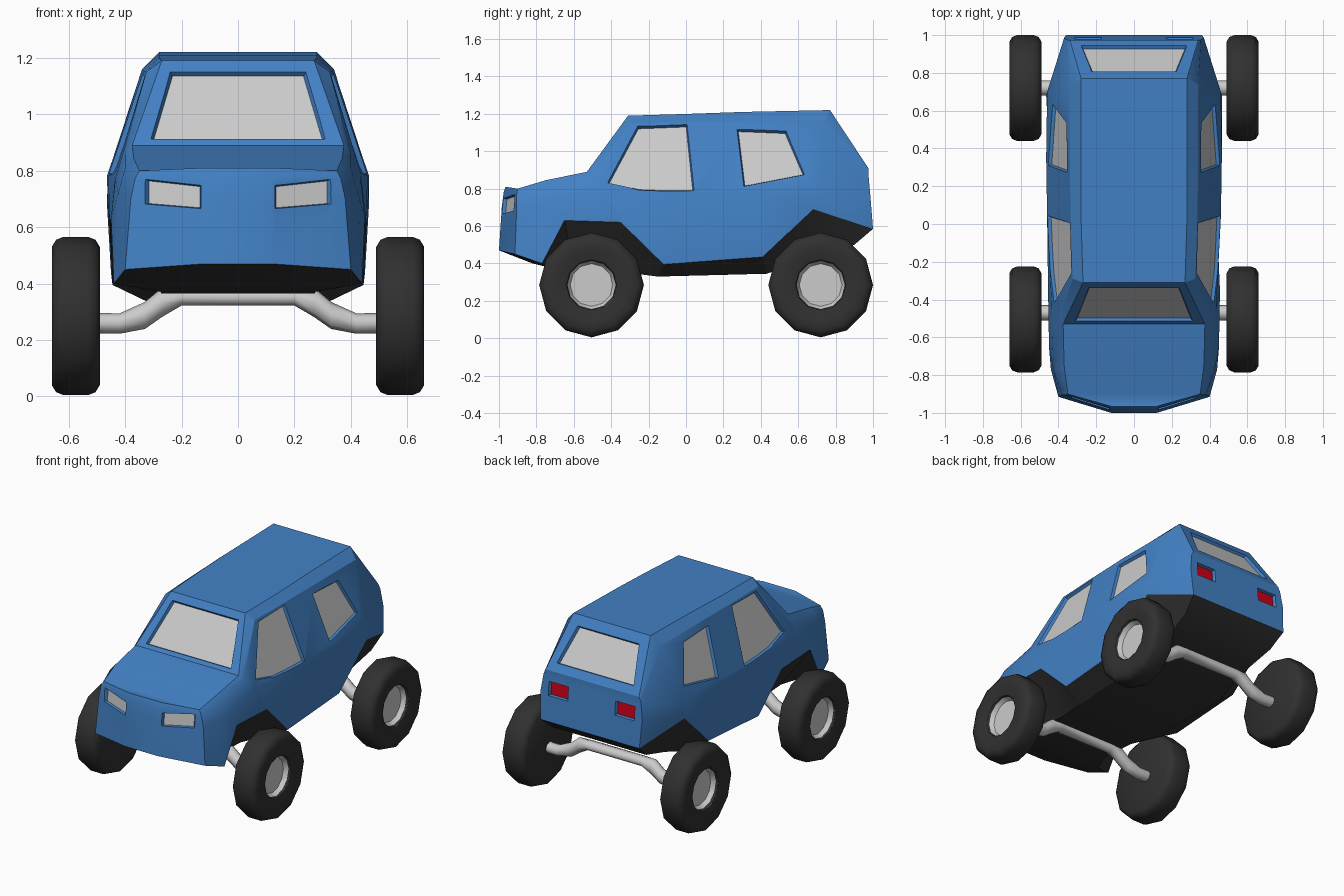
import bpy, bmesh, math
from mathutils import Vector
from mathutils.bvhtree import BVHTree
from mathutils.geometry import normal

if "Cube" in bpy.data.objects:
    bpy.data.objects.remove(bpy.data.objects["Cube"])


def material(name, rgb):
    m = bpy.data.materials.new(name)
    m.diffuse_color = (*rgb, 1)
    m.use_nodes = True
    m.node_tree.nodes["Principled BSDF"].inputs["Base Color"].default_value = m.diffuse_color
    return m


BLUE = material("blue_paint", (0.055, 0.22, 0.56))
DARK = material("dark_rubber", (0.03, 0.03, 0.03))
RED = material("red_lens", (0.6, 0.0, 0.01))


def loft(name, rings, mats=(), second=(), angle=35):
    """Closed solid through equal rings; segments listed in second use material 1."""
    bm = bmesh.new()
    vs = [[bm.verts.new(p) for p in r] for r in rings]
    n = len(vs[0])
    for a, b in zip(vs, vs[1:]):
        for j in range(n):
            k = (j + 1) % n
            bm.faces.new((a[j], a[k], b[k], b[j])).material_index = int(j in second)
    for r in (vs[0], vs[-1]):
        for j in range(n // 2 - 1):
            f = bm.faces.new((r[j], r[j + 1], r[n - 2 - j], r[n - 1 - j]))
            f.material_index = int(j in second)
    bmesh.ops.recalc_face_normals(bm, faces=bm.faces)
    me = bpy.data.meshes.new(name)
    bm.to_mesh(me)
    bm.free()
    for m in mats:
        me.materials.append(m)
    ob = bpy.data.objects.new(name, me)
    bpy.context.collection.objects.link(ob)
    smooth(ob, angle)
    return ob


def smooth(ob, angle):
    bpy.ops.object.select_all(action='DESELECT')
    ob.select_set(True)
    bpy.context.view_layer.objects.active = ob
    bpy.ops.object.shade_smooth_by_angle(angle=math.radians(angle))


# Body: half sections from nose to tail (roof edge, shoulder, belt, sill, floor)
sections = [
    [(.12, -.965, .81), (.12, -.975, .78), (.12, -.985, .70), (.12, -1.0, .47), (.12, -.86, .42)],
    [(.35, -.90, .80), (.365, -.905, .77), (.38, -.905, .70), (.40, -.915, .45), (.34, -.82, .40)],
    [(.37, -.75, .845), (.40, -.76, .81), (.425, -.78, .72), (.44, -.77, .40), (.33, -.74, .38)],
    [(.375, -.53, .89), (.40, -.52, .86), (.435, -.56, .77), (.45, -.65, .63), (.27, -.60, .37)],
    [(.27, -.31, 1.19), (.325, -.29, 1.15), (.435, -.45, .79), (.455, -.35, .62), (.27, -.35, .355)],
    [(.28, .02, 1.20), (.335, .02, 1.155), (.46, .04, .78), (.445, -.12, .395), (.31, -.15, .33)],
    [(.28, .30, 1.21), (.34, .30, 1.16), (.465, .35, .78), (.45, .41, .435), (.33, .43, .345)],
    [(.28, .77, 1.22), (.34, .74, 1.16), (.46, .70, .78), (.465, .68, .69), (.31, .66, .42)],
    [(.34, .975, .91), (.355, .975, .88), (.37, .985, .77), (.36, 1.0, .585), (.34, .90, .50)],
]
rings = [s + [(-x, y, z) for x, y, z in reversed(s)] for s in sections]
body = loft("body", rings, (BLUE, DARK), (3, 4, 5))
bpy.context.view_layer.update()
surface = BVHTree.FromObject(body, bpy.context.evaluated_depsgraph_get())


def recess(name, points, direction, mats=()):
    """Sink an opening into the body and lay a pane on its floor."""
    d = Vector(direction)
    pts = [surface.ray_cast(Vector(p) - d * 2, d)[0] for p in points]
    c = sum(pts, Vector()) / len(pts)
    n = normal(pts)
    if n.dot(d) > 0:
        n = -n
    grown = [p + (p - c).normalized() * .04 + n * .06 for p in pts]
    cutter = loft("cutter", [[p - n * .02 for p in pts], grown], (BLUE,))
    cutter.hide_render = True
    mod = body.modifiers.new("recess", 'BOOLEAN')
    mod.operation, mod.solver, mod.object = 'DIFFERENCE', 'EXACT', cutter
    bpy.context.view_layer.objects.active = body
    bpy.ops.object.modifier_apply(modifier=mod.name)
    bpy.data.objects.remove(cutter)
    loft(name, [[p - n * .017 for p in pts], [p - n * .03 for p in pts]], mats)


# Windscreen and rear window
recess("windscreen", [(-.30, 0, .915), (.30, 0, .915), (.232, 0, 1.145), (-.232, 0, 1.145)], (0, 1, 0))
recess("rear_window", [(-.27, 0, .96), (.27, 0, .96), (.215, 0, 1.16), (-.215, 0, 1.16)], (0, -1, 0))

# Side windows, headlights and tail lights on both sides
front_pane = [(-.41, .835), (-.255, 1.125), (0, 1.135), (.035, .795), (-.12, .795), (-.25, .80)]
rear_pane = [(.28, 1.11), (.53, 1.10), (.625, .88), (.315, .82)]
headlight = [(.14, .745), (.32, .765), (.32, .685), (.14, .67)]
tail_light = [(.18, .835), (.305, .835), (.305, .755), (.18, .755)]
for s, side in ((1, "right"), (-1, "left")):
    recess(f"front_side_window_{side}", [(0, y, z) for y, z in front_pane], (-s, 0, 0))
    recess(f"rear_side_window_{side}", [(0, y, z) for y, z in rear_pane], (-s, 0, 0))
    recess(f"headlight_{side}", [(s * x, 0, z) for x, z in headlight], (0, 1, 0))
    recess(f"tail_light_{side}", [(s * x, 0, z) for x, z in tail_light], (0, -1, 0), (RED,))
smooth(body, 28)


def circle(x, y, z, ry, rz, n):
    return [(x, y + ry * math.cos(t), z + rz * math.sin(t))
            for t in (2 * math.pi * i / n for i in range(n))]


# Wheels: revolved tyre and dished hub
tyre = [(.49, .245), (.505, .27), (.53, .28), (.62, .28), (.645, .27), (.66, .245),
        (.66, .20), (.645, .135), (.59, .11)]
hub = [(.58, .10), (.646, .137), (.605, .115)]
# Axles: x, z and vertical radius along half the beam
axle = [(.51, .26, .036), (.42, .258, .036), (.33, .287, .048), (.27, .333, .052), (.20, .352, .03)]
for end, wy, ay in (("front", -.505, -.47), ("rear", .72, .72)):
    for s, side in ((1, "right"), (-1, "left")):
        loft(f"{end}_tyre_{side}", [circle(s * x, wy, .285, r, r, 12) for x, r in tyre], (DARK,), (), 50)
        loft(f"{end}_hub_{side}", [circle(s * x, wy, .285, r, r, 12) for x, r in hub], (), (), 50)
    beam = [(-x, z, r) for x, z, r in axle] + axle[::-1]
    loft(f"{end}_axle", [circle(x, ay, z, .04, r, 8) for x, z, r in beam], (), (), 50)
